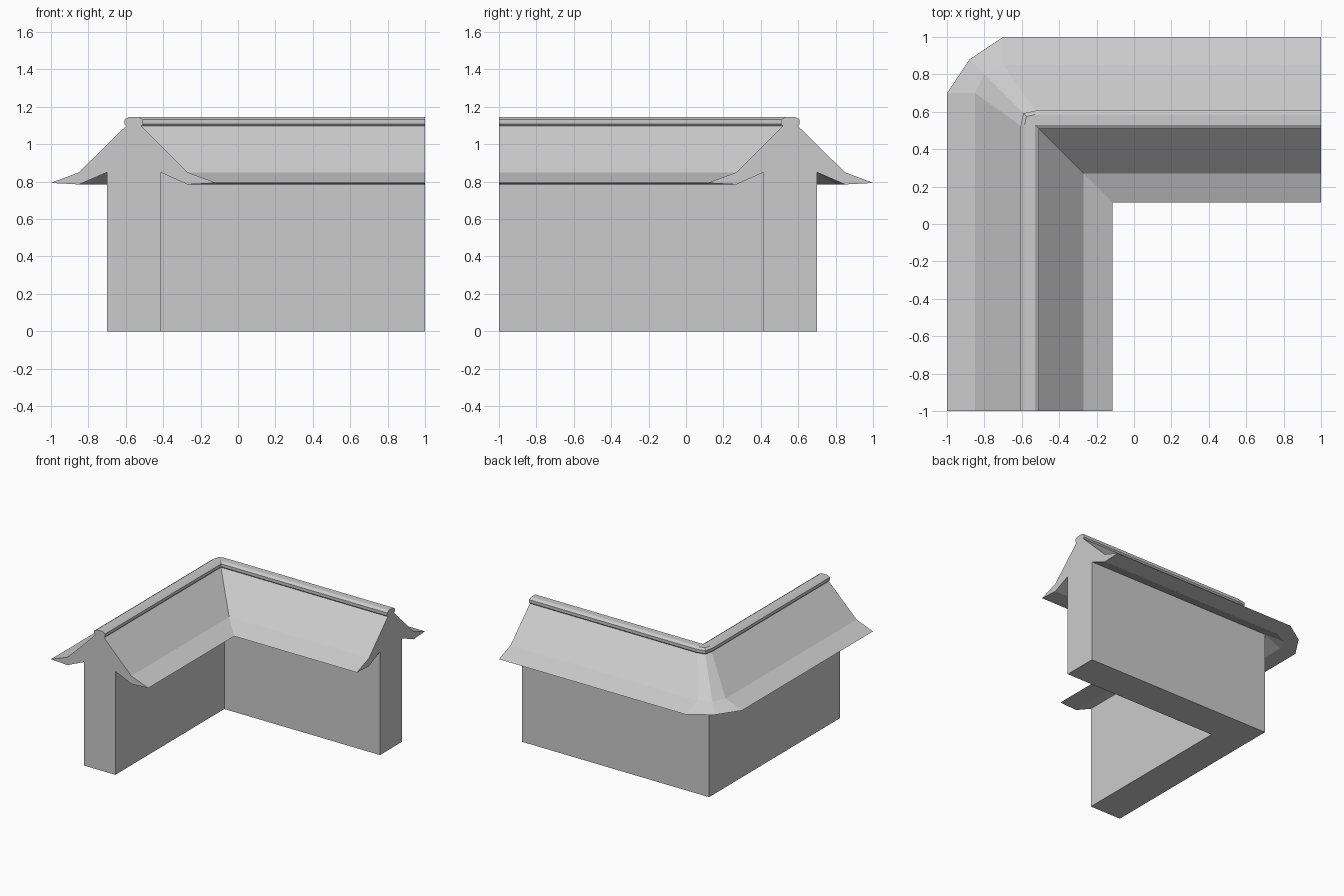
import bpy, bmesh

if "Cube" in bpy.data.objects:
    bpy.data.objects.remove(bpy.data.objects["Cube"])


def sweep_corner(name, profile, open_edges=()):
    """Sweep a closed profile round the L corner.
    Each point is (distance from centre, where the bend starts, bend middle, height)."""
    bm = bmesh.new()
    rings = []
    for s in range(5):
        ring = []
        for d, bend, mid, z in profile:
            path = [(-d, -1), (-d, bend), (-mid, mid), (-bend, d), (1, d)]
            ring.append(bm.verts.new((*path[s], z)))
        rings.append(ring)
    n = len(profile)
    for r0, r1 in zip(rings, rings[1:]):
        for i in range(n):
            if i not in open_edges:
                j = (i + 1) % n
                bm.faces.new((r0[i], r0[j], r1[j], r1[i]))
    bm.faces.new(rings[0])
    bm.faces.new(rings[-1][::-1])
    bmesh.ops.remove_doubles(bm, verts=bm.verts, dist=0.0005)
    bmesh.ops.triangulate(bm, faces=[f for f in bm.faces if len(f.verts) > 4])
    bmesh.ops.recalc_face_normals(bm, faces=bm.faces)
    mesh = bpy.data.meshes.new(name)
    bm.to_mesh(mesh)
    bm.free()
    obj = bpy.data.objects.new(name, mesh)
    bpy.context.collection.objects.link(obj)
    return obj


def sharp(d, z):
    """Profile point that turns the corner with a plain mitre."""
    return (d, d, d, z)


# Wall, open on top where the roof sits
sweep_corner("wall", [sharp(0.70, 0.85), sharp(0.70, 0), sharp(0.415, 0),
                      sharp(0.415, 0.85)], open_edges=(3,))

# Flared roof with a chamfered outer corner and a mitred inner one
sweep_corner("roof", [
    sharp(0.70, 0.85),
    (0.85, 0.70, 0.80, 0.785),
    (1.00, 0.70, 0.88, 0.793),
    (0.85, 0.70, 0.80, 0.85),
    (0.598, 0.52, 0.583, 1.098),
    sharp(0.517, 1.098),
    sharp(0.27, 0.85),
    sharp(0.115, 0.793),
    sharp(0.27, 0.785),
    sharp(0.415, 0.85)], open_edges=(4, 9))

# Rounded ridge cap along the top
sweep_corner("ridge_cap", [
    (0.598, 0.52, 0.583, 1.098),
    (0.607, 0.52, 0.592, 1.108),
    (0.607, 0.52, 0.592, 1.132),
    (0.585, 0.53, 0.575, 1.146),
    sharp(0.53, 1.146),
    sharp(0.508, 1.132),
    sharp(0.508, 1.108),
    sharp(0.517, 1.098)], open_edges=(7,))
